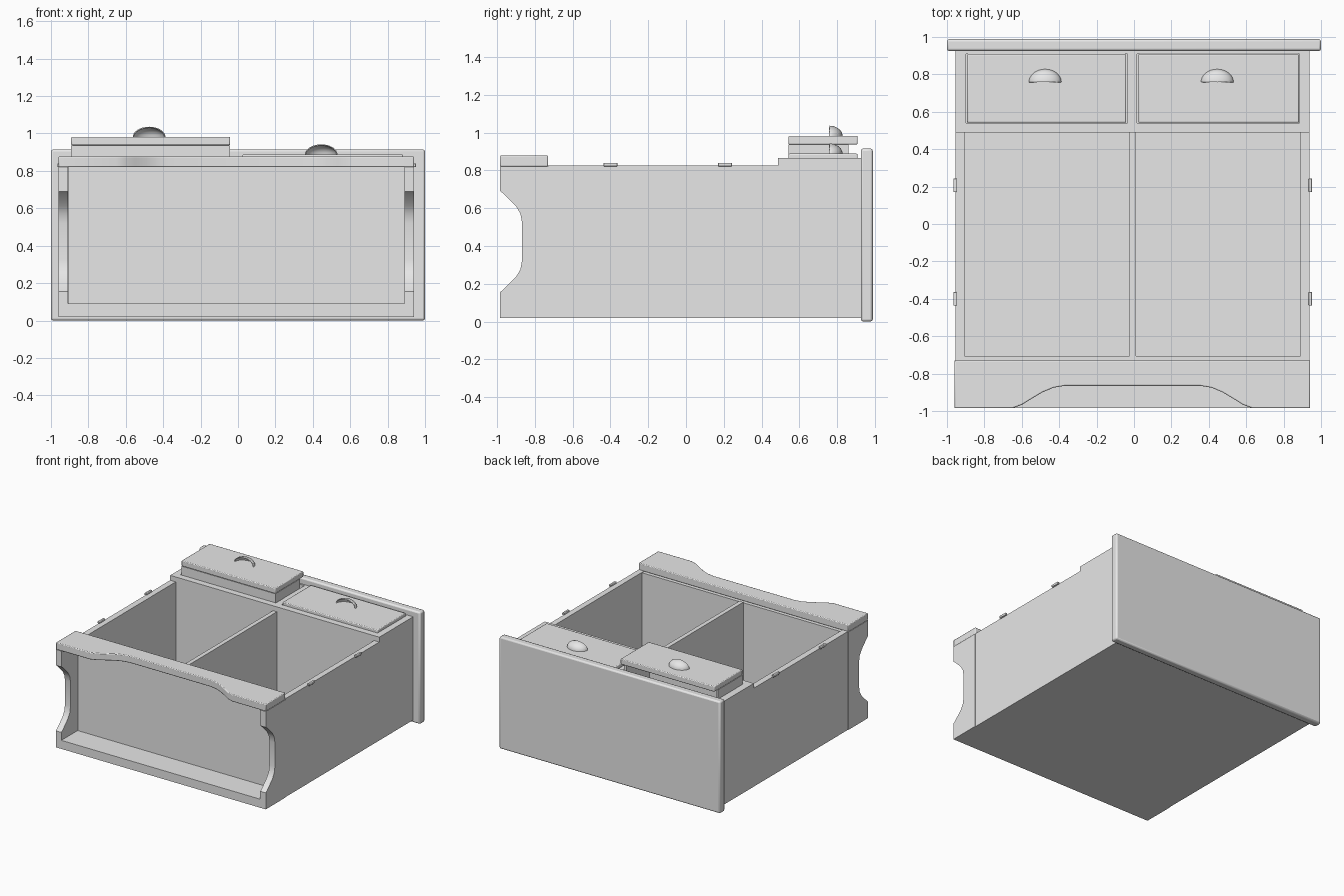
import bpy, bmesh, math
from mathutils import Vector

if "Cube" in bpy.data.objects:
    bpy.data.objects.remove(bpy.data.objects["Cube"])

GREY = bpy.data.materials.new("plain grey")
GREY.use_nodes = True
GREY.diffuse_color = (0.8, 0.8, 0.8, 1)
GREY.node_tree.nodes["Principled BSDF"].inputs["Base Color"].default_value = (0.8, 0.8, 0.8, 1)


def finish(name, bm, smooth=False):
    bmesh.ops.recalc_face_normals(bm, faces=bm.faces)
    mesh = bpy.data.meshes.new(name)
    bm.to_mesh(mesh)
    bm.free()
    mesh.materials.append(GREY)
    ob = bpy.data.objects.new(name, mesh)
    bpy.context.collection.objects.link(ob)
    if smooth:
        bpy.ops.object.select_all(action='DESELECT')
        ob.select_set(True)
        bpy.context.view_layer.objects.active = ob
        bpy.ops.object.shade_smooth_by_angle(angle=math.radians(35))
    return ob


def box(name, x0, x1, y0, y1, z0, z1, bevel=0):
    bm = bmesh.new()
    bmesh.ops.create_cube(bm, size=1)
    for v in bm.verts:
        v.co = Vector(((x0 + x1) / 2 + v.co.x * (x1 - x0),
                       (y0 + y1) / 2 + v.co.y * (y1 - y0),
                       (z0 + z1) / 2 + v.co.z * (z1 - z0)))
    ob = finish(name, bm, bevel > 0)
    if bevel:
        mod = ob.modifiers.new("soft edges", 'BEVEL')
        mod.width, mod.segments = bevel, 2
    return ob


def prism(name, points, offset):
    """Extrude a closed outline of 3D points by an offset."""
    bm = bmesh.new()
    face = bm.faces.new([bm.verts.new(p) for p in points])
    out = bmesh.ops.extrude_face_region(bm, geom=[face])
    bmesh.ops.translate(bm, vec=offset, verts=[g for g in out["geom"] if isinstance(g, bmesh.types.BMVert)])
    return finish(name, bm, True)


def arch(half, centre):
    """Mirror half an arch outline (position, height) about its centre."""
    return half + [(2 * centre - a, h) for a, h in reversed(half)]


XL, XR = -0.955, 0.937           # outer faces of the carcass
IL, IR = -0.905, 0.89            # inner faces
BOT, TOP = -0.985, 0.925         # ends of the carcass along y
STEP = -0.73                     # upper edge of the plinth

# Carcass: sides, back, shelf and partitions
for name, x0, x1 in (("right_side", XL, IL), ("left_side", IR, XR)):
    box(name, x0, x1, STEP, TOP, 0.02, 0.825)
box("back_panel", XL, XR, BOT, TOP, 0.02, 0.09)
box("bottom_shelf", IL, IR, -0.775, -0.705, 0.09, 0.82)
box("cupboard_divider", -0.025, 0.01, -0.705, 0.49, 0.09, 0.825)
box("drawer_shelf", IL, IR, 0.49, 0.535, 0.09, 0.825)

# Raised face frame around the drawers
box("drawer_rail", XL, XR, 0.488, 0.54, 0.82, 0.865)
box("top_rail", XL, XR, 0.91, TOP, 0.82, 0.865)
for name, x0, x1 in (("right_stile", XL, -0.897), ("middle_stile", -0.036, 0.016), ("left_stile", 0.885, XR)):
    box(name, x0, x1, 0.54, 0.91, 0.82, 0.865)
box("drawer_divider", -0.03, 0.01, 0.535, TOP, 0.09, 0.82)

# Plinth front with its shallow arch
half = [(-0.65, BOT), (-0.60, -0.967), (-0.55, -0.936), (-0.49, -0.9), (-0.43, -0.875), (-0.37, -0.865)]
cut = arch(half, -0.008)
outline = [(XL - 0.004, BOT)] + cut + [(XR + 0.004, BOT), (XR + 0.004, STEP), (XL - 0.004, STEP)]
apron = prism("plinth_front", [(x, y, 0.82) for x, y in outline], (0, 0, 0.058))
mod = apron.modifiers.new("soft edges", 'BEVEL')
mod.width, mod.segments = 0.006, 2

# Plinth sides with a deeper arch
half = [(0.155, BOT), (0.168, -0.967), (0.2, -0.935), (0.235, -0.9), (0.275, -0.876), (0.325, -0.867)]
cut = arch(half, 0.423)
outline = [(0.02, BOT)] + cut + [(0.82, BOT), (0.82, STEP), (0.02, STEP)]
for name, x, w in (("right_plinth", XL - 0.004, 0.05), ("left_plinth", XR + 0.004, -0.05)):
    prism(name, [(x, y, z) for z, y in outline], (w, 0, 0))

# Overhanging top slab
box("top_slab", -1, 1, TOP, 0.988, 0, 0.915, bevel=0.012)


def drawer(side, x0, x1, front):
    """Drawer with a box open upwards, a front plate and a cup pull."""
    y0, y1, back, base = 0.542, 0.908, front - 0.7, front - 0.045
    box(side + "_drawer_front", x0, x1, y0, y1, base, front, bevel=0.006)
    box(side + "_drawer_floor", x0, x1, y0, y0 + 0.02, back, base)
    for n, a, b in (("right", x0, x0 + 0.02), ("left", x1 - 0.02, x1)):
        box(side + "_drawer_" + n + "_wall", a, b, y0, 0.86, back, base)
    box(side + "_drawer_back", x0, x1, y0, 0.86, back, back + 0.02)
    # Quarter dome cup, hollow and open downwards
    bm = bmesh.new()
    bmesh.ops.create_uvsphere(bm, u_segments=32, v_segments=16, radius=1)
    for axis in ((0, 1, 0), (0, 0, 1)):
        bmesh.ops.bisect_plane(bm, geom=bm.verts[:] + bm.edges[:] + bm.faces[:],
                               plane_co=(0, 0, 0), plane_no=axis, clear_inner=True)
    for v in bm.verts:
        v.co = Vector(((x0 + x1) / 2 - 0.008 + v.co.x * 0.087, 0.758 + v.co.y * 0.07, front + v.co.z * 0.054))
    pull = finish(side + "_cup_pull", bm, True)
    mod = pull.modifiers.new("shell", 'SOLIDIFY')
    mod.thickness, mod.offset = 0.006, -1


drawer("right", -0.892, -0.042, 0.982)
drawer("left", 0.024, 0.882, 0.888)

# Hinge barrels left on both sides of the doorway
for side, x in (("right", -0.957), ("left", 0.943)):
    for level, y in (("lower", -0.4), ("upper", 0.207)):
        box(side + "_" + level + "_hinge", x - 0.009, x + 0.009, y - 0.037, y + 0.037, 0.821, 0.84, bevel=0.004)
